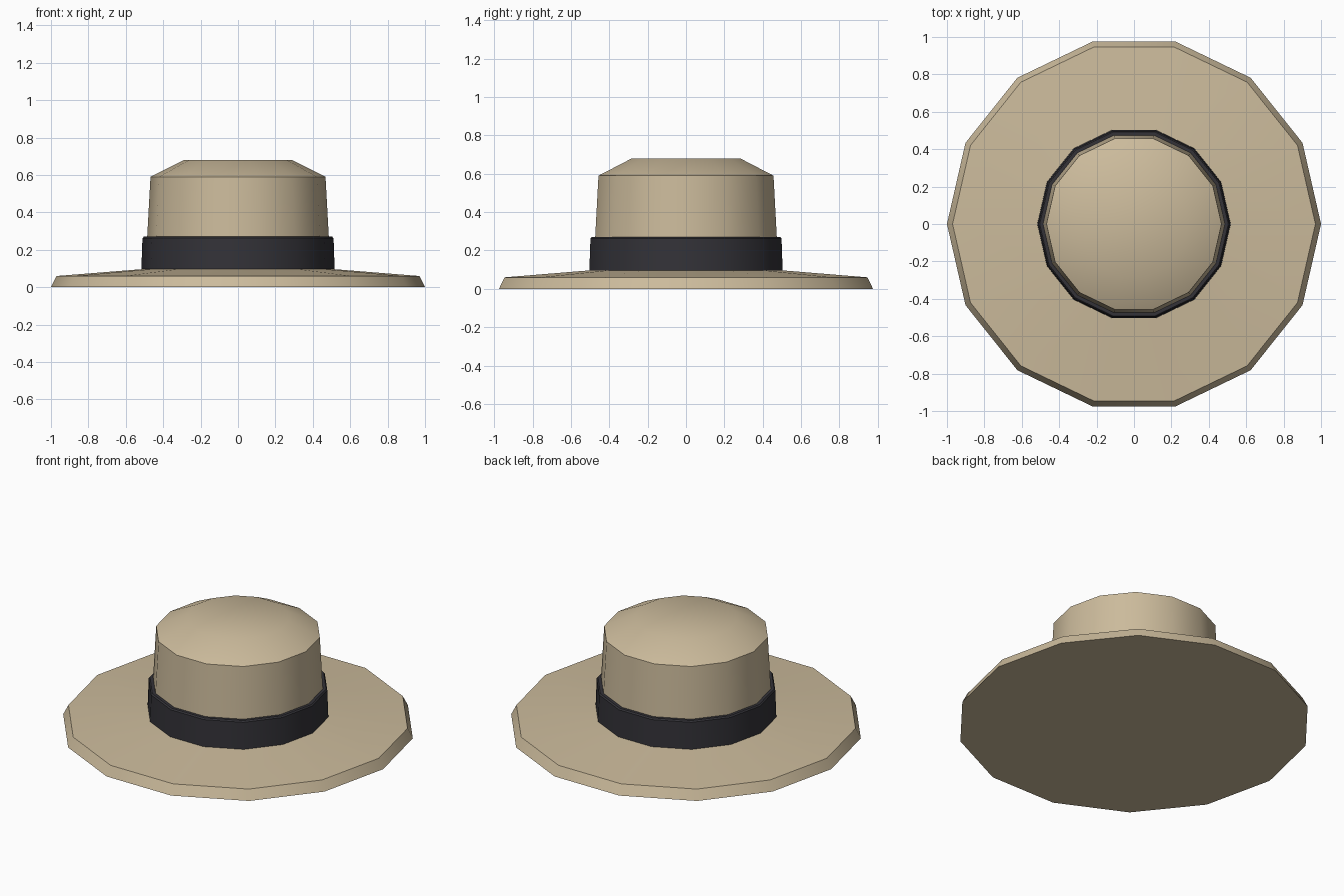
import bpy
import bmesh
import math

SIDES = 14

cube = bpy.data.objects.get("Cube")
if cube:
    bpy.data.objects.remove(cube, do_unlink=True)


def make_material(name, rgb):
    mat = bpy.data.materials.new(name)
    mat.use_nodes = True
    color = (*rgb, 1.0)
    mat.diffuse_color = color
    bsdf = mat.node_tree.nodes["Principled BSDF"]
    bsdf.inputs["Base Color"].default_value = color
    bsdf.inputs["Roughness"].default_value = 0.8
    return mat


def lathe(name, profile, mat, closed=False):
    """Turn (radius, height) points around z; open profiles are capped at both ends."""
    bm = bmesh.new()
    rings = []
    for r, z in profile:
        angles = [math.tau * i / SIDES for i in range(SIDES)]
        rings.append([bm.verts.new((r * math.cos(a), r * math.sin(a), z)) for a in angles])
    pairs = list(zip(rings, rings[1:]))
    if closed:
        pairs.append((rings[-1], rings[0]))
    else:
        bm.faces.new(rings[0])
        bm.faces.new(rings[-1])
    for low, high in pairs:
        for i in range(SIDES):
            j = (i + 1) % SIDES
            bm.faces.new((low[i], low[j], high[j], high[i]))
    bmesh.ops.recalc_face_normals(bm, faces=bm.faces)
    mesh = bpy.data.meshes.new(name)
    bm.to_mesh(mesh)
    bm.free()
    mesh.materials.append(mat)
    obj = bpy.data.objects.new(name, mesh)
    bpy.context.collection.objects.link(obj)
    bpy.ops.object.select_all(action="DESELECT")
    obj.select_set(True)
    bpy.context.view_layer.objects.active = obj
    bpy.ops.object.shade_smooth_by_angle(angle=math.radians(33))
    return obj


straw = make_material("tan straw", (0.60, 0.495, 0.33))
ribbon = make_material("dark ribbon", (0.033, 0.032, 0.039))

# Brim and crown in one turned shell with a flat underside
lathe("hat_body", [(1.0, 0.0), (0.97, 0.06), (0.495, 0.098),
                   (0.468, 0.59), (0.29, 0.68)], straw)

# Band wrapped around the foot of the crown, with a chamfered upper edge
lathe("hat_band", [(0.49, 0.09), (0.517, 0.09), (0.511, 0.262),
                   (0.504, 0.27), (0.48, 0.27)], ribbon, closed=True)
